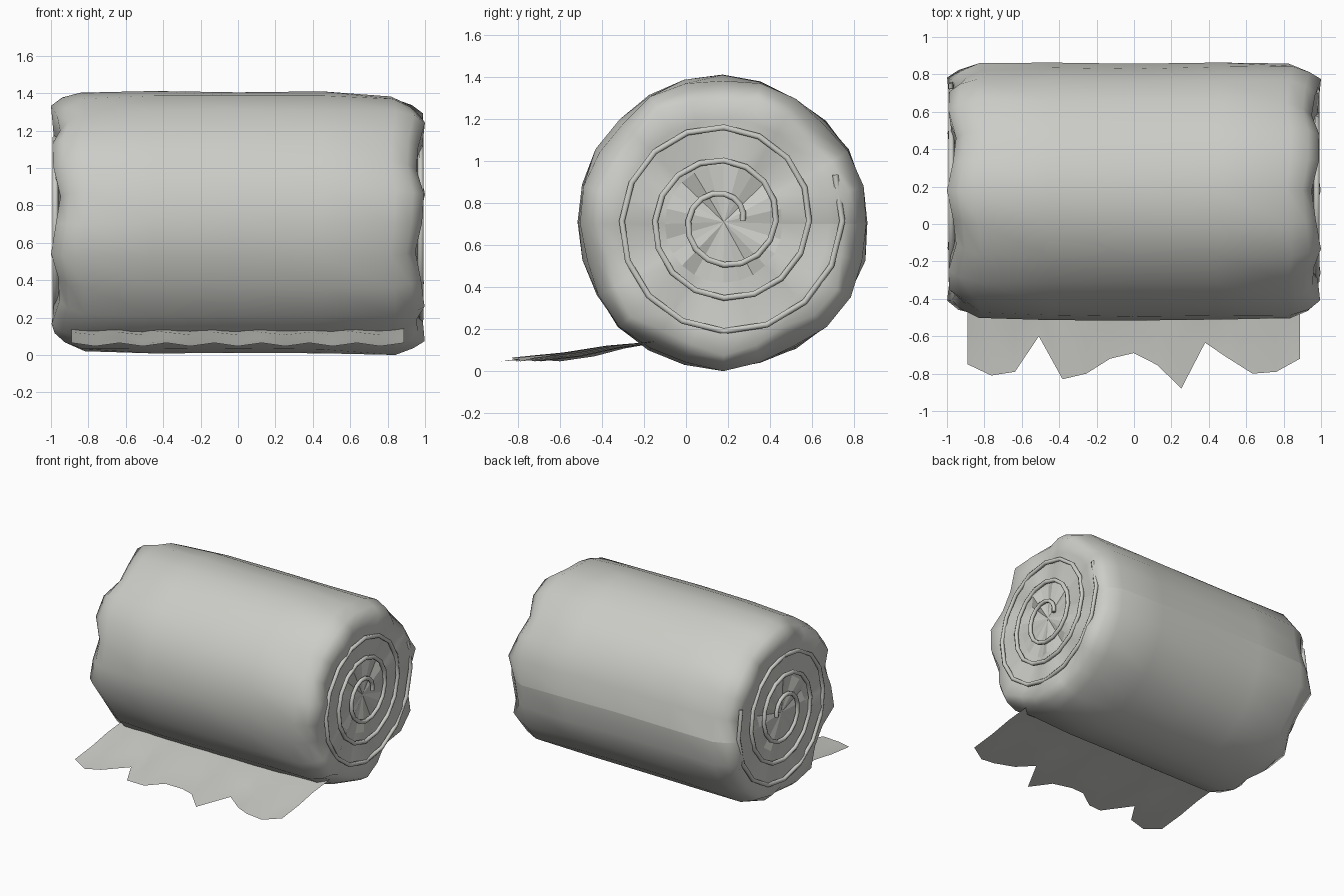
import bpy, bmesh, random
from math import cos, sin, pi, radians

random.seed(4)
cube = bpy.data.objects.get("Cube")
if cube:
    bpy.data.objects.remove(cube)

CY, CZ = 0.18, 0.70      # roll axis
SEG, LOBES = 24, 7       # sides and end puckers

mat = bpy.data.materials.new("warm grey")
mat.use_nodes = True
colour = (0.6, 0.6, 0.57, 1)
mat.diffuse_color = colour
mat.node_tree.nodes["Principled BSDF"].inputs["Base Color"].default_value = colour


def add_object(name, data):
    obj = bpy.data.objects.new(name, data)
    bpy.context.collection.objects.link(obj)
    data.materials.append(mat)
    return obj


def add_mesh(name, bm):
    mesh = bpy.data.meshes.new(name)
    bm.to_mesh(mesh)
    bm.free()
    return add_object(name, mesh)


# Roll body: rings along x as (x, radius, pucker depth, random pleat depth)
half = [(0.45, 0.692, 0, 0), (0.83, 0.684, 0.012, 0), (0.92, 0.645, 0.02, 0),
        (0.974, 0.595, 0.026, 0), (0.962, 0.50, 0.026, 0),
        (0.953, 0.28, 0.016, 0.01)]
rings = [(-x, r, d, p) for x, r, d, p in reversed(half)] + [(0, 0.69, 0, 0)] + half
lump = [random.uniform(-0.008, 0.01) for _ in range(SEG)]

bm = bmesh.new()
loops = []
for x, r, d, pleat in rings:
    side = 1 if x > 0 else -1
    phase = radians(170 if x > 0 else 90)
    bow = 1 - x * x
    loop = []
    for j in range(SEG):
        a = 2 * pi * j / SEG
        wave = cos(LOBES * (a - phase)) * d
        fold = pleat * random.uniform(-1, 1)
        rr = r
        if r > 0.55:
            rr += lump[j] + wave * 0.9 + random.uniform(-0.005, 0.005)
        loop.append(bm.verts.new((x + side * (wave + fold),
                                  CY - 0.008 * bow + rr * cos(a),
                                  CZ + 0.01 * bow + rr * sin(a))))
    loops.append(loop)
for la, lb in zip(loops, loops[1:]):
    for j in range(SEG):
        k = (j + 1) % SEG
        bm.faces.new((la[j], la[k], lb[k], lb[j])).smooth = True
    bm.edges.get((la[0], lb[0])).smooth = False      # hard seam along the back
# Flat-shaded pleats gathered at the hubs
for loop, x in ((loops[0], -0.955), (loops[-1], 0.955)):
    hub = bm.verts.new((x, CY, CZ + 0.01))
    for j in range(SEG):
        bm.faces.new((hub, loop[j], loop[(j + 1) % SEG])).smooth = False
bmesh.ops.recalc_face_normals(bm, faces=bm.faces)
add_mesh("roll_body", bm)


# Raised spiral on each end
def spiral(name, side):
    curve = bpy.data.curves.new(name, "CURVE")
    curve.dimensions = "3D"
    curve.bevel_depth = 0.016
    curve.bevel_resolution = 1
    curve.use_fill_caps = True
    steps = 49
    line = curve.splines.new("POLY")
    line.points.add(steps)
    for i, p in enumerate(line.points):
        turn = i / 16
        r = 0.09 + 0.158 * turn
        a = 2 * pi * turn
        p.co = (side * 0.977, CY + r * cos(a), CZ + 0.015 + r * sin(a), 1)
    add_object(name, curve)


spiral("left_spiral", 1)
spiral("right_spiral", -1)

# Loose torn flap in front
torn = [-0.75, -0.81, -0.79, -0.60, -0.83, -0.80, -0.72, -0.69,
        -0.755, -0.88, -0.635, -0.72, -0.80, -0.79, -0.72]
rows = [(0, 0.14, 0.003), (0.35, 0.115, 0.007), (0.65, 0.08, 0.009), (1, 0.056, 0.009)]
bm = bmesh.new()
grid = []
for t, z, ripple in rows:
    grid.append([bm.verts.new((-0.89 + 0.127 * i,
                               -0.13 + t * (tip + 0.13),
                               z + ripple * (-1) ** i))
                 for i, tip in enumerate(torn)])
for ra, rb in zip(grid, grid[1:]):
    for i in range(len(torn) - 1):
        bm.faces.new((ra[i], rb[i], rb[i + 1], ra[i + 1])).smooth = True
add_mesh("torn_flap", bm)
